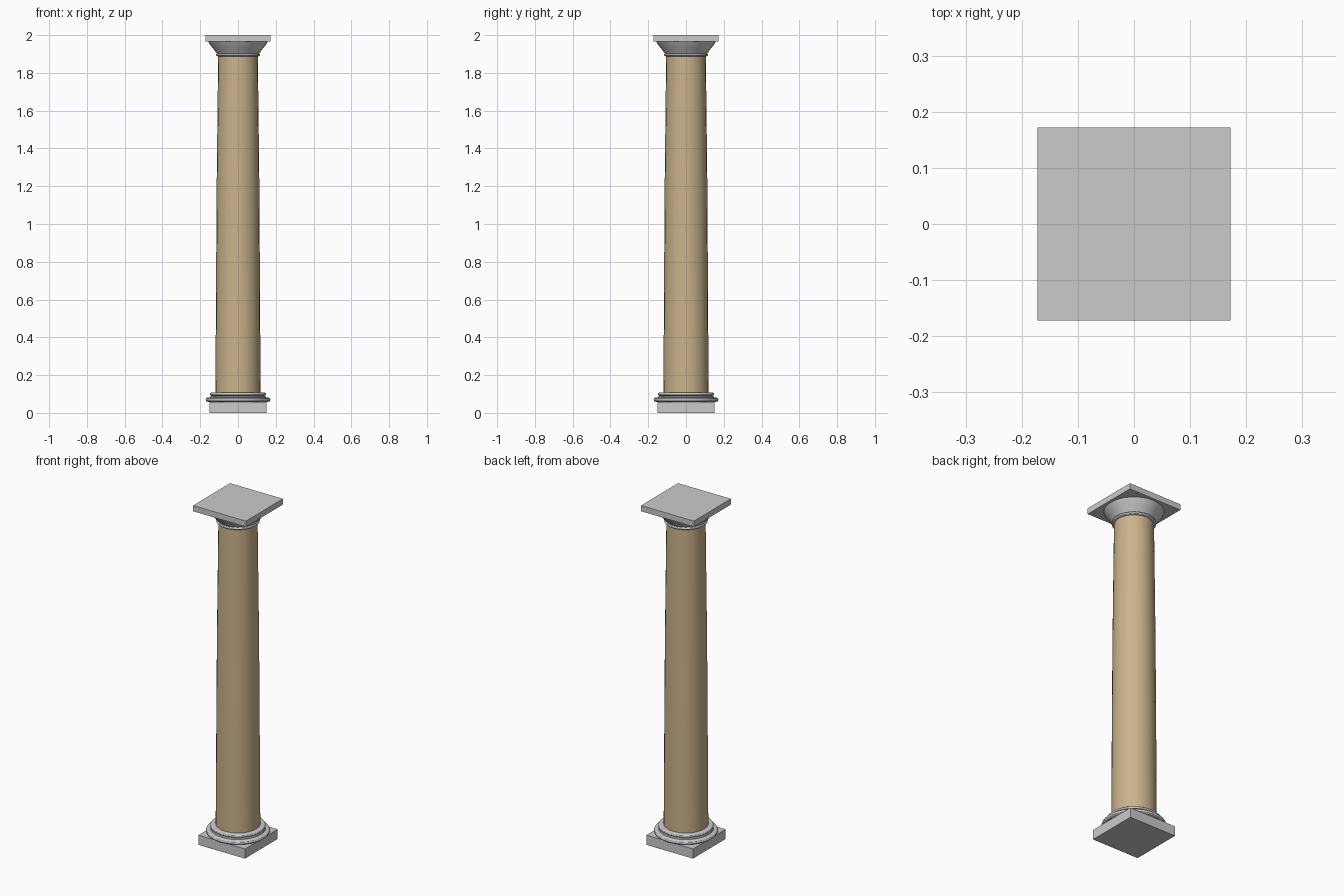
import bpy
import bmesh
from math import cos, sin, pi, radians

cube = bpy.data.objects.get("Cube")
if cube:
    bpy.data.objects.remove(cube, do_unlink=True)


def finish(name, bm):
    bmesh.ops.recalc_face_normals(bm, faces=bm.faces)
    mesh = bpy.data.meshes.new(name)
    bm.to_mesh(mesh)
    bm.free()
    obj = bpy.data.objects.new(name, mesh)
    bpy.context.collection.objects.link(obj)
    return obj


def slab(name, half, bottom, top):
    bm = bmesh.new()
    bmesh.ops.create_cube(bm, size=1)
    bmesh.ops.scale(bm, vec=(half * 2, half * 2, top - bottom), verts=bm.verts)
    bmesh.ops.translate(bm, vec=(0, 0, (top + bottom) / 2), verts=bm.verts)
    return finish(name, bm)


def lathe(name, profile, sides, smooth_angle=30):
    """Turn a list of (radius, height) points around the z axis."""
    bm = bmesh.new()
    rings = []
    for r, z in profile:
        rings.append([bm.verts.new((r * cos(2 * pi * i / sides),
                                    r * sin(2 * pi * i / sides), z))
                      for i in range(sides)])
    for low, high in zip(rings, rings[1:]):
        for i in range(sides):
            j = (i + 1) % sides
            bm.faces.new((low[i], low[j], high[j], high[i]))
    obj = finish(name, bm)
    bpy.ops.object.select_all(action="DESELECT")
    obj.select_set(True)
    bpy.context.view_layer.objects.active = obj
    bpy.ops.object.shade_smooth_by_angle(angle=radians(smooth_angle))
    return obj


def bulge(radius, depth, bottom, top, steps=6):
    """Half-round moulding profile, from its lower to its upper edge."""
    middle, half = (bottom + top) / 2, (top - bottom) / 2
    angles = [-pi / 2 + pi * k / steps for k in range(steps + 1)]
    return [(radius - depth + depth * cos(a), middle + half * sin(a)) for a in angles]


# Square slabs at the foot and the head
slab("plinth", 0.152, 0, 0.057)
slab("abacus", 0.172, 1.966, 2)

# Base: large round moulding, small step, smaller round moulding
lathe("base_moulding",
      bulge(0.171, 0.014, 0.058, 0.082)
      + [(0.148, 0.082), (0.146, 0.088)]
      + bulge(0.148, 0.01, 0.09, 0.108)
      + [(0.117, 0.108)], 32)

# Shaft with a gentle swelling taper
shaft = lathe("shaft", [(0.12, 0.058), (0.119, 0.2), (0.117, 0.55),
                        (0.113, 1.2), (0.109, 1.55), (0.105, 1.895)], 24)

# Capital: neck ring and flared cushion
lathe("capital_moulding",
      [(0.103, 1.888)]
      + bulge(0.117, 0.008, 1.888, 1.903)
      + [(0.114, 1.905), (0.121, 1.915), (0.135, 1.933),
         (0.148, 1.95), (0.158, 1.966)], 32)

# Tan stone on the shaft
tan = bpy.data.materials.new("tan_stone")
colour = (0.6, 0.45, 0.26, 1)
tan.diffuse_color = colour
tan.use_nodes = True
tan.node_tree.nodes["Principled BSDF"].inputs["Base Color"].default_value = colour
shaft.data.materials.append(tan)
